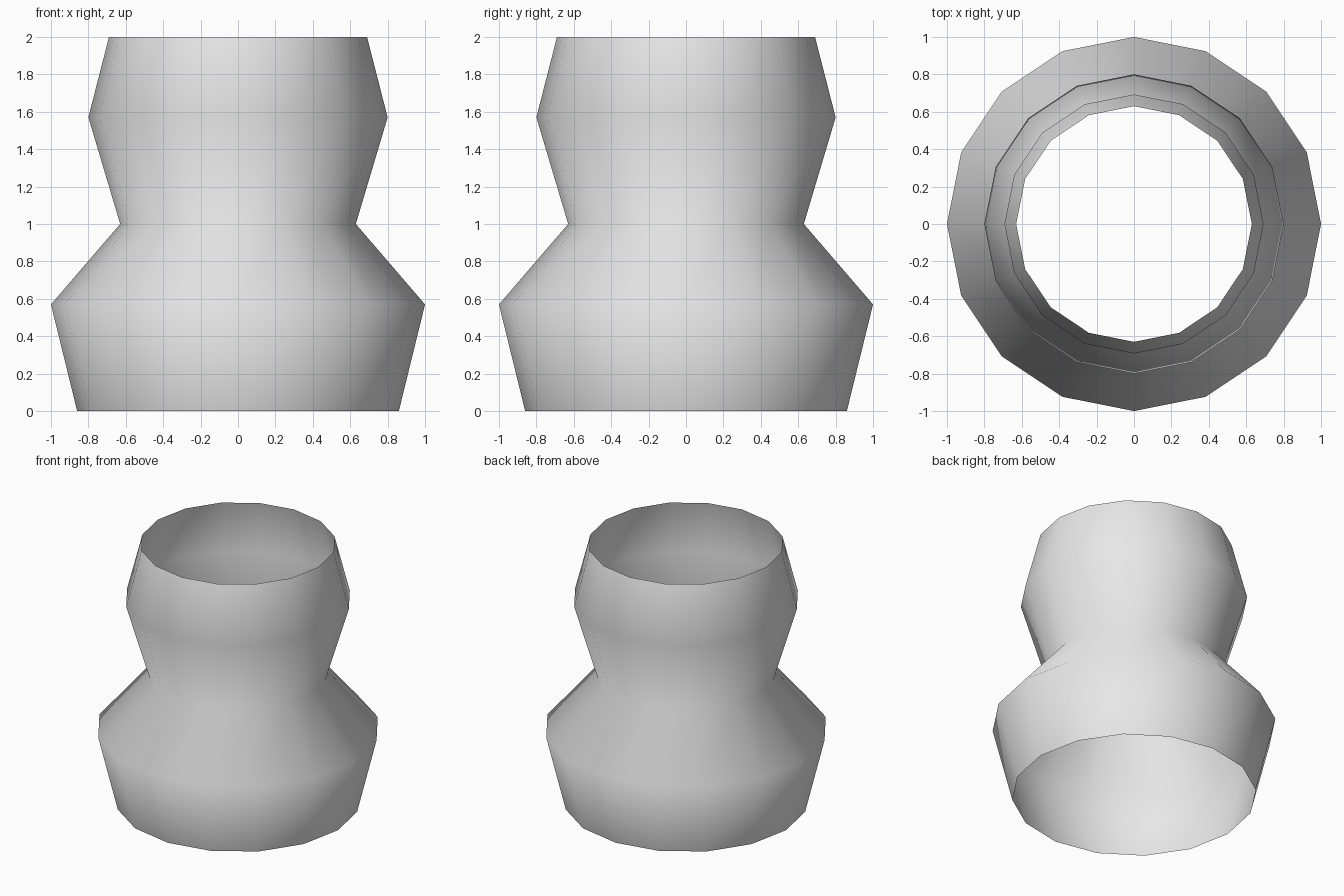
import bpy, bmesh, math

if "Cube" in bpy.data.objects:
    bpy.data.objects.remove(bpy.data.objects["Cube"])

SIDES = 16
# Radius and height of each ring, bottom to top
PROFILE = [(0.86, 0.0), (1.0, 0.57), (0.63, 1.0), (0.80, 1.57), (0.69, 2.0)]

# Open, thin-walled vase body
bm = bmesh.new()
rings = []
for r, z in PROFILE:
    angles = [2 * math.pi * i / SIDES for i in range(SIDES)]
    rings.append([bm.verts.new((r * math.cos(a), r * math.sin(a), z)) for a in angles])
for low, high in zip(rings, rings[1:]):
    for i in range(SIDES):
        j = (i + 1) % SIDES
        face = bm.faces.new((low[i], low[j], high[j], high[i]))
        face.smooth = True

mesh = bpy.data.meshes.new("vase_body")
bm.to_mesh(mesh)
bm.free()

# Plain grey finish
grey = bpy.data.materials.new("light_grey")
grey.diffuse_color = (0.8, 0.8, 0.8, 1)
grey.use_nodes = True
grey.node_tree.nodes["Principled BSDF"].inputs["Base Color"].default_value = grey.diffuse_color
mesh.materials.append(grey)

vase = bpy.data.objects.new("vase_body", mesh)
bpy.context.collection.objects.link(vase)
